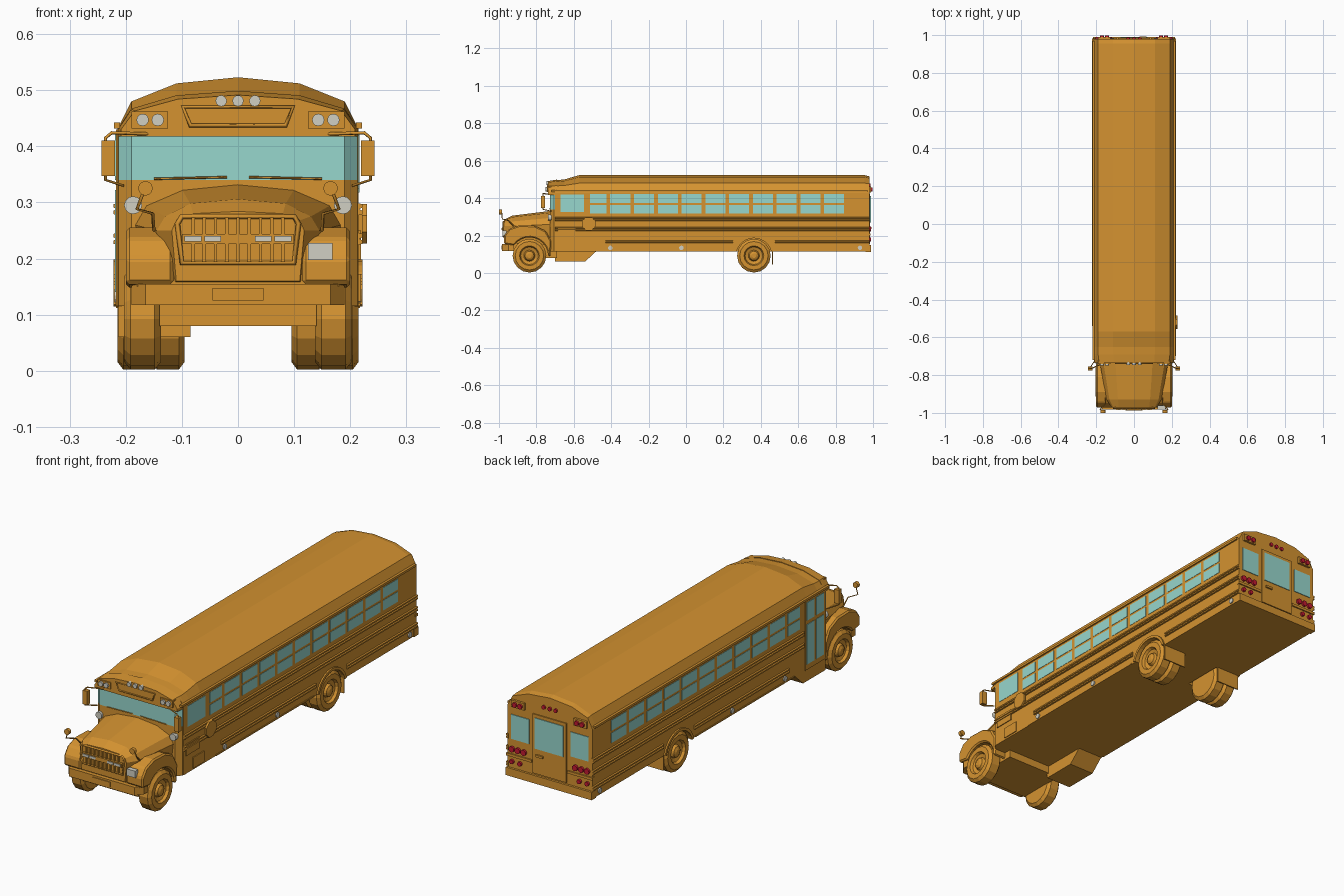
import bpy, bmesh
from math import sin, cos, pi, radians
from mathutils import Vector

cube = bpy.data.objects.get("Cube")
if cube:
    bpy.data.objects.remove(cube, do_unlink=True)


def material(name, rgb):
    m = bpy.data.materials.new(name)
    m.use_nodes = True
    m.diffuse_color = (*rgb, 1)
    m.node_tree.nodes["Principled BSDF"].inputs["Base Color"].default_value = (*rgb, 1)
    return m


PAINT = material("orange paint", (0.66, 0.29, 0.03))
GLASS = material("pale teal glass", (0.31, 0.68, 0.61))
RED = material("red lamp", (0.55, 0.01, 0.03))
WHITE = material("clear lamp", (0.64, 0.63, 0.55))


def loft(name, rings, mat=PAINT):
    """Skin closed rings of points and cap both ends."""
    bm = bmesh.new()
    vs = [[bm.verts.new(p) for p in ring] for ring in rings]
    n = len(vs[0])
    for a, b in zip(vs, vs[1:]):
        for i in range(n):
            bm.faces.new((a[i], a[(i + 1) % n], b[(i + 1) % n], b[i]))
    bm.faces.new(vs[0])
    bm.faces.new(vs[-1])
    bmesh.ops.recalc_face_normals(bm, faces=bm.faces)
    mesh = bpy.data.meshes.new(name)
    bm.to_mesh(mesh)
    bm.free()
    mesh.materials.append(mat)
    ob = bpy.data.objects.new(name, mesh)
    bpy.context.collection.objects.link(ob)
    return ob


def place(axis, u, v, t):
    return {"x": (t, u, v), "y": (u, t, v), "z": (u, v, t)}[axis]


def prism(name, pts, axis, a, b, mat=PAINT):
    return loft(name, [[place(axis, u, v, t) for u, v in pts] for t in (a, b)], mat)


def box(name, x, y, z, mat=PAINT):
    return prism(name, [(x[0], y[0]), (x[1], y[0]), (x[1], y[1]), (x[0], y[1])], "z", *z, mat)


def arc(c, r, a0=0, a1=360, n=12):
    return [(c[0] + r * cos(radians(a0 + (a1 - a0) * i / n)),
             c[1] + r * sin(radians(a0 + (a1 - a0) * i / n))) for i in range(n + (a1 - a0 < 360))]


def disc(name, axis, c, r, a, b, mat=PAINT, n=12):
    return prism(name, arc(c, r, n=n), axis, a, b, mat)


def tube(name, pts, r=0.003, closed=False):
    cu = bpy.data.curves.new(name, "CURVE")
    cu.dimensions = "3D"
    cu.bevel_depth, cu.bevel_resolution = r, 0
    sp = cu.splines.new("POLY")
    sp.points.add(len(pts) - 1)
    for p, co in zip(sp.points, pts):
        p.co = (*co, 1)
    sp.use_cyclic_u = closed
    cu.materials.append(PAINT)
    ob = bpy.data.objects.new(name, cu)
    bpy.context.collection.objects.link(ob)
    return ob


def sym(half, y):
    """Mirror a half outline that ends on the centre line."""
    return [(x, y, z) for x, z in half] + [(-x, y, z) for x, z in half[-2::-1]]


# Main body with the roof stepping down at the front
HALF = [(0.215, 0.115), (0.215, 0.43), (0.19, 0.48), (0.11, 0.512), (0, 0.523)]


def section(y, k, low=0.115):
    return sym([(x, max(low, z) if z <= 0.43 else 0.43 + (z - 0.43) * k) for x, z in HALF], y)


body = loft("body", [section(y, k) for y, k in
                     ((-0.7, 0.7), (-0.65, 0.75), (-0.57, 1), (0.955, 1), (0.98, 0.93))])
cutter = disc("arch_cutter", "x", (0.363, 0.09), 0.097, -0.3, 0.3, n=20)
cutter.hide_render = True
well = body.modifiers.new("wheel_wells", "BOOLEAN")
well.operation, well.object, well.solver = "DIFFERENCE", cutter, "EXACT"
bpy.context.view_layer.objects.active = body
bpy.ops.object.modifier_apply(modifier="wheel_wells")
bpy.data.objects.remove(cutter, do_unlink=True)
box("underbody", (-0.09, 0.09), (0.25, 0.48), (0.115, 0.2))

# Front cap, windshield and cowl
loft("front_cap", [section(-0.69, 0.74, 0.417),
                   [(x * 0.97, -0.737, z) for x, y, z in section(0, 0.66, 0.417)]])
PLAN = [(-0.213, -0.69), (-0.213, -0.705), (-0.19, -0.727),
        (0.19, -0.727), (0.213, -0.705), (0.213, -0.69)]
prism("windshield", PLAN, "z", 0.34, 0.417, GLASS)
prism("cowl", PLAN, "z", 0.115, 0.34)
tube("sign_frame", [(x, -0.738, z) for x, z in
                    ((-0.098, 0.47), (-0.085, 0.437), (0.085, 0.437), (0.098, 0.47))], 0.004, True)
for x in (-0.03, 0, 0.03):
    disc("front_marker_lamp", "y", (x, 0.481), 0.01, -0.746, -0.73, WHITE)
    disc("rear_marker_lamp", "y", (x, 0.468), 0.009, 0.97, 0.987, RED)

# Hood, grille and nose
loft("hood", [sym(h, y) for y, h in (
    (-0.715, [(0.17, 0.15), (0.185, 0.26), (0.165, 0.295), (0.1, 0.323), (0, 0.333)]),
    (-0.93, [(0.12, 0.15), (0.145, 0.25), (0.13, 0.275), (0.085, 0.298), (0, 0.306)]),
    (-0.972, [(0.11, 0.16), (0.118, 0.25), (0.11, 0.268), (0.08, 0.28), (0, 0.284)]))])
tube("grille_frame", [(x, -0.975, z) for x, z in
                      ((-0.1, 0.275), (0.1, 0.275), (0.108, 0.262), (0.1, 0.192),
                       (-0.1, 0.192), (-0.108, 0.262))], 0.005, True)
for i in range(-4, 5):
    box("grille_bar", (i * 0.02 - 0.003, i * 0.02 + 0.003), (-0.981, -0.97), (0.194, 0.273))
box("grille_crossbar", (-0.1, 0.1), (-0.983, -0.97), (0.226, 0.244))
for x in (-0.08, -0.045, 0.045, 0.08):
    box("grille_lamp", (x - 0.015, x + 0.015), (-0.986, -0.97), (0.23, 0.24), WHITE)
box("valance", (-0.18, 0.18), (-0.965, -0.93), (0.15, 0.195))
prism("front_bumper", [(-0.19, -0.92), (-0.19, -0.95), (-0.165, -0.983), (0.165, -0.983),
                       (0.19, -0.95), (0.19, -0.92)], "z", 0.117, 0.155)
box("bumper_plate", (-0.045, 0.045), (-0.987, -0.98), (0.125, 0.147))
box("chassis", (-0.14, 0.14), (-0.92, -0.69), (0.08, 0.16))
box("headlight", (0.125, 0.168), (-0.981, -0.96), (0.197, 0.228), WHITE)


def wheel(name, x, y, w, s):
    prof = [(-w, 0.05), (-w, 0.076), (-w * 0.65, 0.09), (w * 0.65, 0.09), (w, 0.076),
            (w, 0.053), (w - 0.012, 0.047), (w - 0.018, 0.03), (w - 0.006, 0.024), (w, 0.012)]
    loft(name, [[(s * (x + dx), u, v) for u, v in arc((y, 0.092), r, n=16)] for dx, r in prof])


RAIL = [(0.21, -0.011), (0.222, -0.009), (0.222, -0.003), (0.216, 0),
        (0.222, 0.003), (0.222, 0.009), (0.21, 0.011)]

for s, side in ((1, "left"), (-1, "right")):
    def sbox(name, x, y, z, mat=PAINT):
        return box(side + "_" + name, (s * x[0], s * x[1]), y, z, mat)

    def sdisc(name, axis, c, r, a, b, mat=PAINT, n=12):
        if axis == "x":
            return disc(side + "_" + name, axis, c, r, s * a, s * b, mat, n)
        return disc(side + "_" + name, axis, (s * c[0], c[1]), r, a, b, mat, n)

    # Wheels, fenders and arches
    wheel(side + "_front_wheel", 0.17, -0.837, 0.033, s)
    wheel(side + "_rear_outer_wheel", 0.185, 0.363, 0.03, s)
    wheel(side + "_rear_inner_wheel", 0.125, 0.363, 0.03, s)
    outer = [(-0.725, 0.085), (-0.72, 0.17), (-0.75, 0.225), (-0.81, 0.252), (-0.89, 0.255),
             (-0.945, 0.236), (-0.972, 0.2), (-0.972, 0.155)]
    fender = prism(side + "_fender", outer + arc((-0.837, 0.09), 0.1, 145, 0, 10), "x", s * 0.115, s * 0.2)
    soft = fender.modifiers.new("soft_edge", "BEVEL")
    soft.width, soft.segments = 0.012, 1
    prism(side + "_rear_arch", arc((0.363, 0.09), 0.108, 15, 165, 12)
          + arc((0.363, 0.09), 0.096, 165, 15, 12), "x", s * 0.208, s * 0.222)
    sbox("mud_flap", (0.095, 0.212), (0.46, 0.465), (0.045, 0.13))

    # Rub rails and drip rail
    for z, spans in ((0.288, [(-0.7, 0.982)]), (0.235, [(-0.7, 0.982)]),
                     (0.162, [(-0.43, 0.25), (0.475, 0.982)])):
        for a, b in spans:
            if s < 0 and a == -0.7:
                a = -0.54
            prism(side + "_rub_rail", [(s * x, z + dz) for x, dz in RAIL], "y", a, b)
    sbox("drip_rail", (0.21, 0.221), (-0.72, 0.97), (0.432, 0.442))
    sbox("skirt_strip", (0.21, 0.218), (-0.47, 0.24), (0.115, 0.121))

    # Passenger windows, each an upper and a lower pane
    bays = [(-0.512, -0.425)] + [(-0.405 + i * 0.127, -0.297 + i * 0.127) for i in range(10)]
    for a, b in bays:
        sbox("upper_pane", (0.21, 0.2165), (a, b), (0.374, 0.422), GLASS)
        sbox("lower_pane", (0.21, 0.2165), (a, b), (0.318, 0.364), GLASS)
    for y in (-0.405, -0.025, 0.93):
        sdisc("reflector", "x", (y, 0.134), 0.012, 0.21, 0.22, WHITE)

    # Front and rear warning lamps
    for x in (0.143, 0.17):
        sdisc("front_warning_lamp", "y", (x, 0.447), 0.011, -0.75, -0.73, WHITE)
        sdisc("rear_warning_lamp", "y", (x, 0.445), 0.011, 0.97, 0.998, RED)
    sbox("front_lamp_housing", (0.125, 0.19), (-0.742, -0.72), (0.432, 0.462))
    sbox("rear_lamp_housing", (0.125, 0.19), (0.97, 0.99), (0.43, 0.462))
    for x in (0.13, 0.16, 0.19):
        sdisc("tail_lamp", "y", (x, 0.235), 0.013, 0.97, 0.99, RED)
    for x in (0.15, 0.19):
        sdisc("lower_tail_lamp", "y", (x, 0.178), 0.01, 0.97, 0.99, RED)
    sbox("rear_side_window", (0.105, 0.195), (0.97, 0.983), (0.28, 0.392), GLASS)
    sbox("rear_rail", (0.09, 0.218), (0.97, 0.986), (0.2, 0.212))
    sdisc("cowl_lamp", "y", (0.187, 0.295), 0.016, -0.738, -0.72, WHITE)

    # Mirrors and wipers
    sbox("side_mirror", (0.219, 0.243), (-0.775, -0.755), (0.347, 0.41))
    tube(side + "_mirror_arm", [(s * x, y, z) for x, y, z in (
        (0.16, -0.735, 0.422), (0.225, -0.765, 0.424), (0.236, -0.765, 0.415),
        (0.236, -0.765, 0.34), (0.205, -0.72, 0.33))])
    tube(side + "_front_mirror_stalk", [(s * x, y, z) for x, y, z in (
        (0.15, -0.92, 0.25), (0.152, -0.95, 0.28), (0.18, -0.982, 0.288), (0.168, -0.985, 0.32))])
    sdisc("front_mirror", "y", (0.165, 0.325), 0.013, -1.0, -0.985)
    tube(side + "_wiper", [(s * 0.02, -0.731, 0.345), (s * 0.15, -0.731, 0.342)], 0.002)

# Left side: driver window, hatches and folding octagon sign
box("driver_window", (0.21, 0.2165), (-0.672, -0.545), (0.325, 0.42), GLASS)
box("upper_hatch", (0.21, 0.219), (-0.685, -0.59), (0.198, 0.25))
box("lower_hatch", (0.21, 0.219), (-0.635, -0.555), (0.123, 0.172))
prism("stop_arm_sign", arc((-0.52, 0.262), 0.038, 22.5, 382.5, 8), "x", 0.221, 0.23)
box("stop_arm_bracket", (0.21, 0.224), (-0.54, -0.5), (0.245, 0.28))

# Right side: folding entrance door and step well
box("entrance_door", (-0.217, -0.21), (-0.69, -0.55), (0.115, 0.43))
for a, b in ((-0.682, -0.627), (-0.613, -0.56)):
    box("door_upper_pane", (-0.2195, -0.21), (a, b), (0.34, 0.422), GLASS)
    box("door_lower_pane", (-0.2195, -0.21), (a, b), (0.14, 0.322), GLASS)
prism("step_well", [(-0.7, 0.12), (-0.7, 0.06), (-0.54, 0.06), (-0.475, 0.12)], "x", -0.213, -0.085)

# Rear door and bumper
box("rear_door", (-0.085, 0.085), (0.97, 0.985), (0.155, 0.425))
box("rear_door_window", (-0.072, 0.072), (0.97, 0.988), (0.27, 0.41), GLASS)
box("rear_door_handle", (0.03, 0.065), (0.98, 0.993), (0.235, 0.245))
box("rear_bumper", (-0.217, 0.217), (0.96, 0.99), (0.112, 0.148))
